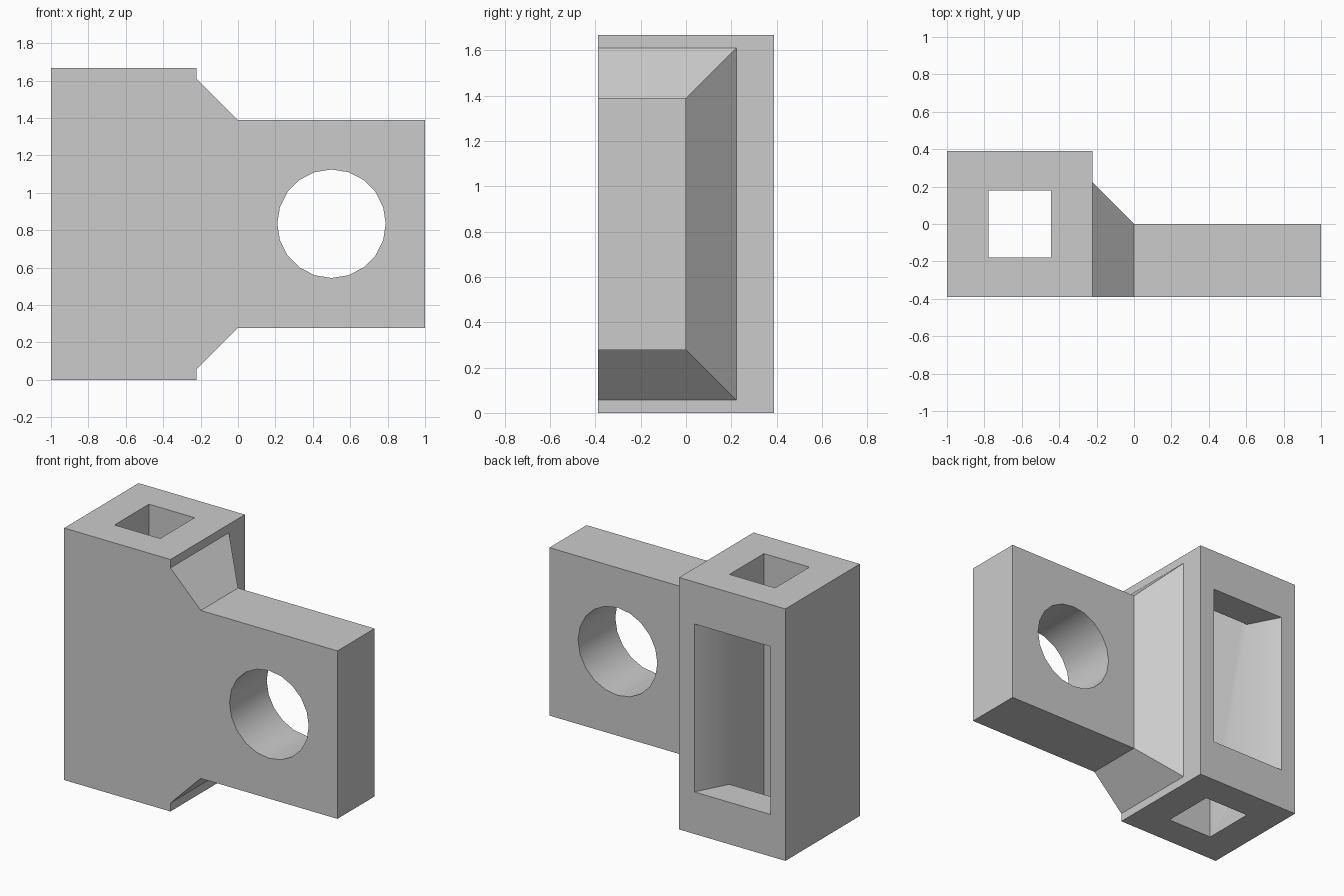
import bpy
import bmesh
from math import cos, sin, tau, radians

if "Cube" in bpy.data.objects:
    bpy.data.objects.remove(bpy.data.objects["Cube"], do_unlink=True)

grey = bpy.data.materials.new("light_grey")
grey.use_nodes = True
colour = (0.6, 0.6, 0.6, 1)
grey.diffuse_color = colour
grey.node_tree.nodes["Principled BSDF"].inputs["Base Color"].default_value = colour


def loft(name, rings):
    """Closed solid through a list of matching point rings."""
    bm = bmesh.new()
    loops = [[bm.verts.new(p) for p in ring] for ring in rings]
    n = len(loops[0])
    for a, b in zip(loops, loops[1:]):
        for i in range(n):
            j = (i + 1) % n
            bm.faces.new((a[i], a[j], b[j], b[i]))
    bm.faces.new(loops[0])
    bm.faces.new(loops[-1])
    bmesh.ops.recalc_face_normals(bm, faces=bm.faces)
    mesh = bpy.data.meshes.new(name)
    bm.to_mesh(mesh)
    bm.free()
    mesh.materials.append(grey)
    obj = bpy.data.objects.new(name, mesh)
    bpy.context.collection.objects.link(obj)
    return obj


def section(x, y0, y1, z0, z1):
    """Rectangular cross-section at a given x."""
    return [(x, y0, z0), (x, y1, z0), (x, y1, z1), (x, y0, z1)]


def combine(target, other, operation):
    """Apply a boolean and remove the tool object."""
    mod = target.modifiers.new(operation.lower(), 'BOOLEAN')
    mod.operation = operation
    mod.solver = 'EXACT'
    mod.object = other
    bpy.context.view_layer.objects.active = target
    bpy.ops.object.modifier_apply(modifier=mod.name)
    bpy.data.objects.remove(other, do_unlink=True)


# Upright post
FRONT = -0.389
bracket = loft("bracket", [section(x, FRONT, 0.389, 0, 1.667) for x in (-1, -0.222)])

# Flared neck and arm, flush with the front of the post
arm = loft("arm", [
    section(-0.222, FRONT, 0.222, 0.056, 1.611),
    section(0, FRONT, 0, 0.278, 1.389),
    section(1, FRONT, 0, 0.278, 1.389),
])
combine(bracket, arm, 'UNION')

# Square shaft through the post
shaft = loft("shaft_cutter", [section(x, -0.18, 0.18, -0.2, 1.9) for x in (-0.778, -0.444)])
combine(bracket, shaft, 'DIFFERENCE')


# Tapered window from the back into the shaft
def window_ring(y):
    half = 0.167 + (y - 0.18) * 0.532
    mid = -0.611
    return [(mid - half, y, 0.278), (mid + half, y, 0.278),
            (mid + half, y, 1.389), (mid - half, y, 1.389)]


combine(bracket, loft("window_cutter", [window_ring(0.1), window_ring(0.45)]), 'DIFFERENCE')

# Round bore through the arm
SIDES = 20
bore = loft("bore_cutter", [
    [(0.5 + 0.29 * cos(tau * i / SIDES), y, 0.835 + 0.29 * sin(tau * i / SIDES))
     for i in range(SIDES)] for y in (-0.6, 0.2)])
combine(bracket, bore, 'DIFFERENCE')

# Smooth bore, sharp edges elsewhere
bpy.ops.object.select_all(action='DESELECT')
bracket.select_set(True)
bpy.context.view_layer.objects.active = bracket
bpy.ops.object.shade_smooth_by_angle(angle=radians(30))
